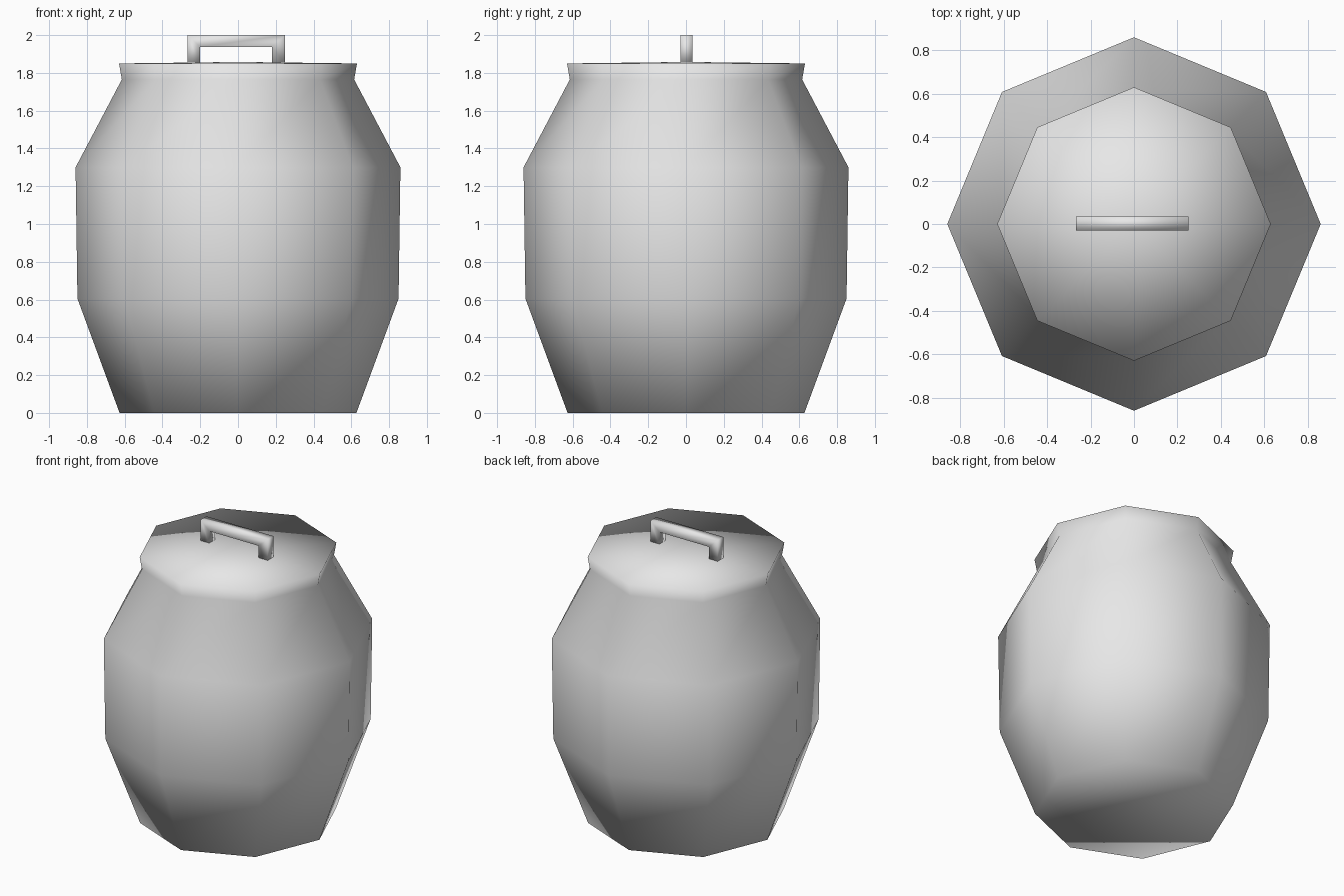
import bpy, bmesh, math
from mathutils import Vector

if "Cube" in bpy.data.objects:
    bpy.data.objects.remove(bpy.data.objects["Cube"])

grey = bpy.data.materials.new("light grey")
grey.diffuse_color = (0.8, 0.8, 0.8, 1)
grey.use_nodes = True
grey.node_tree.nodes["Principled BSDF"].inputs["Base Color"].default_value = grey.diffuse_color


def finish(name, bm):
    bmesh.ops.recalc_face_normals(bm, faces=bm.faces)
    for f in bm.faces:
        f.smooth = True
    mesh = bpy.data.meshes.new(name)
    bm.to_mesh(mesh)
    bm.free()
    mesh.materials.append(grey)
    obj = bpy.data.objects.new(name, mesh)
    bpy.context.collection.objects.link(obj)
    return obj


def skin(bm, rings):
    # Quads between neighbouring rings of vertices
    for a, b in zip(rings, rings[1:]):
        n = len(a)
        for i in range(n):
            j = (i + 1) % n
            bm.faces.new((a[i], a[j], b[j], b[i]))


# Eight-sided jar body with a flared lid rim
SIDES = 8
profile = [(0.627, 0), (0.85, 0.605), (0.86, 1.30), (0.615, 1.765), (0.63, 1.85)]
bm = bmesh.new()
rings = []
for r, z in profile:
    rings.append([bm.verts.new((r * math.cos(math.tau * i / SIDES),
                                r * math.sin(math.tau * i / SIDES), z))
                  for i in range(SIDES)])
skin(bm, rings)
bm.faces.new(rings[0])

# Slightly domed lid top
peak = bm.verts.new((0, 0, 1.858))
for i in range(SIDES):
    bm.faces.new((rings[-1][i], rings[-1][(i + 1) % SIDES], peak))
finish("jar", bm)

# Square-section lid handle, mitred at the two corners
bm = bmesh.new()
outer = [(-0.267, 1.845), (-0.267, 2.0), (0.25, 2.0), (0.25, 1.845)]
inner = [(-0.2, 1.845), (-0.2, 1.938), (0.18, 1.938), (0.18, 1.845)]
rings = []
for (ox, oz), (ix, iz) in zip(outer, inner):
    corners = [(ox, -0.03, oz), (ox, 0.034, oz), (ix, 0.034, iz), (ix, -0.03, iz)]
    rings.append([bm.verts.new(Vector(c)) for c in corners])
skin(bm, rings)
bm.faces.new(rings[0])
bm.faces.new(rings[-1])
finish("lid_handle", bm)
